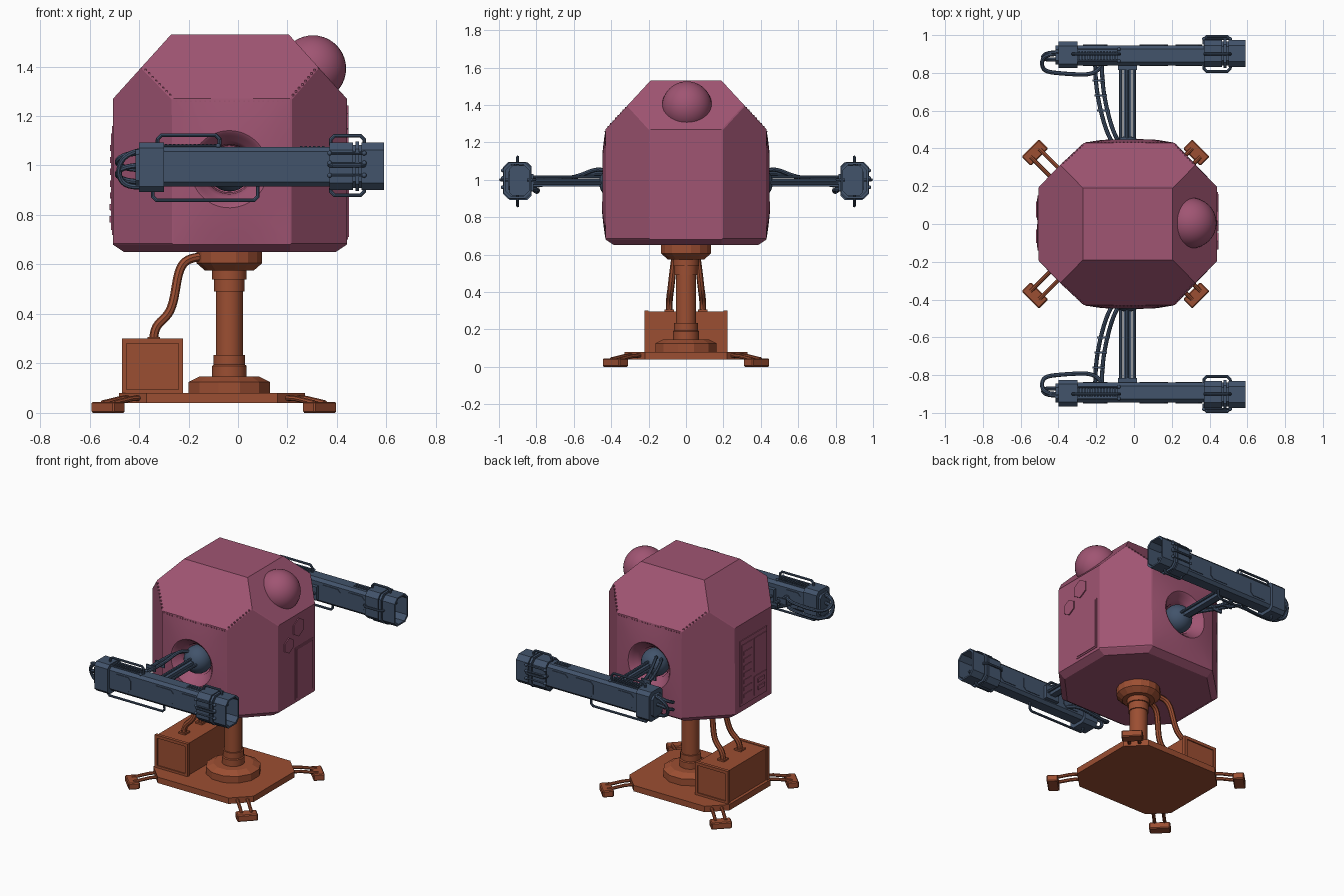
import bpy, bmesh, math
from mathutils import Vector as V, Matrix

if "Cube" in bpy.data.objects:
    bpy.data.objects.remove(bpy.data.objects["Cube"])


def material(name, rgb):
    m = bpy.data.materials.new(name)
    m.diffuse_color = (*rgb, 1)
    m.use_nodes = True
    m.node_tree.nodes["Principled BSDF"].inputs["Base Color"].default_value = m.diffuse_color
    return m


PINK = material("pink_shell", (0.35, 0.09, 0.17))
RUST = material("rust_metal", (0.33, 0.077, 0.032))
BLUE = material("blue_metal", (0.054, 0.087, 0.147))


def finish(name, src, mat, mirror=False, smooth=False, fix=True):
    if isinstance(src, bmesh.types.BMesh):
        if fix:
            bmesh.ops.recalc_face_normals(src, faces=src.faces[:])
        me = bpy.data.meshes.new(name)
        src.to_mesh(me)
        src.free()
    else:
        me = src
    me.materials.clear()
    me.materials.append(mat)
    ob = bpy.data.objects.new(name, me)
    bpy.context.collection.objects.link(ob)
    if smooth:
        bpy.ops.object.select_all(action='DESELECT')
        ob.select_set(True)
        bpy.context.view_layer.objects.active = ob
        bpy.ops.object.shade_smooth_by_angle(angle=math.radians(35))
    if mirror:
        ob.modifiers.new("mirror", 'MIRROR').use_axis = (False, True, False)
    return ob


def box(bm, x, y, z, rot=0):
    c = V((sum(x) / 2, sum(y) / 2, sum(z) / 2))
    size = (x[1] - x[0], y[1] - y[0], z[1] - z[0], 1)
    bmesh.ops.create_cube(bm, size=1, matrix=Matrix.Translation(c) @ Matrix.Rotation(rot, 4, 'Z') @ Matrix.Diagonal(size))


def prism(bm, pts, vec):
    a = [bm.verts.new(p) for p in pts]
    b = [bm.verts.new(V(p) + V(vec)) for p in pts]
    bm.faces.new(a)
    bm.faces.new(b[::-1])
    for i in range(len(a)):
        j = (i + 1) % len(a)
        bm.faces.new((a[j], a[i], b[i], b[j]))


def cut_rect(u, v, c):
    (a, b), (d, e) = u, v
    return [(a + c, d), (b - c, d), (b, d + c), (b, e - c), (b - c, e), (a + c, e), (a, e - c), (a, d + c)]


def bridge(bm, rings):
    for p, q in zip(rings, rings[1:]):
        for i in range(len(p)):
            j = (i + 1) % len(p)
            bm.faces.new((p[i], p[j], q[j], q[i]))


def lathe(name, profile, sides, cx, mat, smooth):
    bm = bmesh.new()
    rings = [[bm.verts.new((cx + r * math.cos(math.tau * (i + .5) / sides), r * math.sin(math.tau * (i + .5) / sides), z))
              for i in range(sides)] for r, z in profile]
    bridge(bm, rings)
    bm.faces.new(rings[0])
    bm.faces.new(rings[-1])
    finish(name, bm, mat, smooth=smooth)


def tubes(name, paths, r, mat, curved=False, mirror=True):
    cu = bpy.data.curves.new(name, 'CURVE')
    cu.dimensions, cu.bevel_depth, cu.bevel_resolution, cu.use_fill_caps = '3D', r, 2, True
    for path in paths:
        sp = cu.splines.new('NURBS' if curved else 'POLY')
        sp.points.add(len(path) - 1)
        for p, co in zip(sp.points, path):
            p.co = (*co, 1)
        if curved:
            sp.order_u, sp.use_endpoint_u, sp.resolution_u = 4, True, 6
    tmp = bpy.data.objects.new(name + "_path", cu)
    bpy.context.collection.objects.link(tmp)
    me = bpy.data.meshes.new_from_object(tmp.evaluated_get(bpy.context.evaluated_depsgraph_get()))
    bpy.data.objects.remove(tmp)
    finish(name, me, mat, mirror, True)


def handle(a, b, off, c=.015):
    a, b, off = V(a), V(b), V(off)
    d, o = (b - a).normalized() * c, off.normalized() * c
    return [a, a + off - o, a + off + d, b + off - d, b + off - o, b]


# Body shell: octagonal hull with peaked corner faces, open where the socket walls go
bm = bmesh.new()


def octagon(i, z):
    x0, x1, y = -.505 + i, .44 - i, .43 - i
    pts = [(-.26, -y), (.21, -y), (x1, -.19), (x1, .19), (.21, y), (-.26, y), (x0, .19), (x0, -.19)]
    return [bm.verts.new((*p, z)) for p in pts]


low, mid, high = octagon(.045, .65), octagon(0, .68), octagon(0, 1.27)
quad = [(1, -1), (1, 1), (-1, 1), (-1, -1)]
peak = [bm.verts.new((-.0325 + sx * .355, sy * .31, 1.4)) for sx, sy in quad]
top = [bm.verts.new((-.0325 + sx * .2375, sy * .19, 1.53)) for sx, sy in quad]
bm.faces.new(low)
bm.faces.new(top)
bridge(bm, [low, mid])
corners = []
for k in range(4):
    a, b, c = 2 * k, 2 * k + 1, (2 * k + 2) % 8
    if k % 2:
        bm.faces.new((mid[a], mid[b], high[b], high[a]))
    bm.faces.new((high[a], high[b], peak[k], top[k], top[k - 1], peak[k - 1]))
    corners.append(bm.faces.new((mid[b], mid[c], high[c], peak[k], high[b])))
bmesh.ops.recalc_face_normals(bm, faces=bm.faces[:])
bmesh.ops.inset_individual(bm, faces=corners, thickness=.008, depth=.004)
finish("body_shell", bm, PINK, fix=False)

# Bulged side walls with a dished arm socket
bm = bmesh.new()
cx, cz, n = -.035, .985, 16
cs = [(-.26, .68), (.21, .68), (.21, 1.27), (-.26, 1.27)]
edge = [V(cs[k]).lerp(V(cs[(k + 1) % 4]), i / n) for k in range(4) for i in range(n)]


def wall_point(p, depth):
    bulge = .025 * (1 - ((p.x + .025) / .235) ** 2) * (1 - ((p.y - .975) / .295) ** 2)
    return bm.verts.new((p.x, .43 + bulge - depth, p.y))


ctr = V((cx, cz))
rings = [[wall_point(ctr + (e - ctr).normalized() * r, d) for e in edge]
         for r, d in [(.04, .18), (.095, .16), (.1, .07), (.115, .045), (.135, .025), (.147, .006), (.156, 0)]]
for t in (.3, .65, 1):
    rings.append([wall_point((ctr + (e - ctr).normalized() * .156).lerp(e, t), 0) for e in edge])
bridge(bm, rings)
bm.faces.new(rings[0][::-1])
bm.normal_update()
bm.faces.ensure_lookup_table()
if bm.faces[len(edge) * 8].normal.y < 0:
    bmesh.ops.reverse_faces(bm, faces=bm.faces[:])
finish("socket_wall", bm, PINK, True, True, False)

# Sensor dome on the sloped right side
bm = bmesh.new()
bmesh.ops.create_uvsphere(bm, u_segments=32, v_segments=20, radius=.134, matrix=Matrix.Translation((.303, .005, 1.392)))
finish("sensor_dome", bm, PINK, smooth=True)

# Right-side hatch and hexagon covers
bm = bmesh.new()
box(bm, (.43, .444), (-.02, .17), (.7, 1.05))
box(bm, (.43, .448), (-.01, .16), (.71, 1.04))
for y, z, r in ((.015, 1.18, .062), (-.09, 1.095, .052)):
    prism(bm, [(.43, y + r * math.sin(i * math.pi / 3), z + r * math.cos(i * math.pi / 3)) for i in range(6)], (.017, 0, 0))
finish("right_hatches", bm, PINK)

# Left-side service panels with slots
bm = bmesh.new()
box(bm, (-.51, -.5), (-.14, .15), (.72, 1.16))
box(bm, (-.514, -.5), (.02, .135), (.74, 1.13))
box(bm, (-.514, -.5), (-.125, 0), (.9, 1.13))
box(bm, (-.514, -.5), (-.125, 0), (.74, .87))
for i in range(7):
    box(bm, (-.518, -.5), (.035, .12), (.77 + i * .048, .795 + i * .048))
for z in (.77, .82):
    box(bm, (-.52, -.5), (-.1, -.03), (z, z + .025))
finish("left_service_panels", bm, PINK)

# Rivets along the upper seams
bm = bmesh.new()
for i in range(24):
    x = -.25 + i * .0196
    box(bm, (x - .003, x + .003), (.424, .435), (1.256, 1.262))
for a, b in (((.21, .43, 1.27), (.3225, .31, 1.4)), ((-.26, .43, 1.27), (-.3875, .31, 1.4))):
    for i in range(1, 9):
        p = V(a).lerp(V(b), i / 9)
        box(bm, (p.x - .004, p.x + .004), (p.y - .004, p.y + .004), (p.z - .004, p.z + .004))
finish("seam_rivets", bm, PINK, True)

# Base plate, feet and their twin bars
bm = bmesh.new()
prism(bm, [(x, y, .04) for x, y in cut_rect((-.48, .27), (-.33, .33), .11)], (0, 0, .04))
finish("base_plate", bm, RUST)
bm = bmesh.new()
bars = []
for sx, fx in ((-1, -.525), (1, .33)):
    box(bm, (fx - .035, fx + .035), (.3775 - .065, .3775 + .065), (0, .045), sx * math.pi / 4)
    for o in (-.022, .022):
        end = V((fx - sx * o, .3775 + o, .04))
        mid_pt = end - V((sx * .075, .075, -.018))
        bars.append([end, mid_pt, end - V((sx * .14, .14, -.022))])
bmesh.ops.bevel(bm, geom=bm.edges[:], offset=.006, segments=1, affect='EDGES')
finish("feet", bm, RUST, True)
tubes("foot_bars", bars, .011, RUST)

# Pedestal column
lathe("pedestal_disc", [(.17, .08), (.17, .125), (.125, .147)], 12, cx, RUST, False)
lathe("column", [(.07, .14), (.07, .19), (.064, .195), (.064, .235), (.055, .235), (.055, .49), (.062, .49), (.062, .54),
                 (.07, .54), (.07, .585)], 24, cx, RUST, True)
lathe("column_head", [(.1, .575), (.135, .605), (.135, .655)], 16, cx, RUST, False)

# Power box with frame and hoses
bm = bmesh.new()
box(bm, (-.46, -.23), (-.215, .215), (.08, .295))
for x in ((-.468, -.45), (-.24, -.222)):
    for y in ((-.222, -.2), (.2, .222)):
        box(bm, x, y, (.08, .3))
for y in ((-.222, -.2), (.2, .222)):
    box(bm, (-.468, -.222), y, (.28, .3))
    box(bm, (-.468, -.222), y, (.08, .095))
for y in (-.09, .09):
    box(bm, (-.365, -.315), (y - .025, y + .025), (.29, .306))
finish("power_box", bm, RUST)
tubes("power_hoses", [[(-.34, .09, .3), (-.34, .09, .36), (-.27, .085, .38), (-.25, .07, .52), (-.23, .055, .62),
                       (-.17, .045, .63), (-.14, .04, .63)]], .018, RUST, True)

# Shoulder ball and strut
bm = bmesh.new()
bmesh.ops.create_uvsphere(bm, u_segments=24, v_segments=14, radius=.09, matrix=Matrix.Translation((cx, .375, cz)))
finish("shoulder_ball", bm, BLUE, True, True)
bm = bmesh.new()
box(bm, (-.055, -.012), (.4, .85), (.965, 1.005))
box(bm, (-.085, .015), (.815, .85), (.94, 1.03))
finish("shoulder_strut", bm, BLUE, True)
tubes("strut_rods", [[(x, .4, z), (x, .85, z)] for x, z in ((-.07, .985), (.002, .985), (-.035, 1.015))], .009, BLUE)

# Gun barrel body and rear block
bm = bmesh.new()
prism(bm, [(-.32, y, z) for y, z in cut_rect((.84, .945), (.915, 1.075), .018)], (.75, 0, 0))
prism(bm, [(-.4, y, z) for y, z in cut_rect((.825, .965), (.893, 1.092), .022)], (.1, 0, 0))
prism(bm, [(-.415, y, z) for y, z in cut_rect((.845, .945), (.92, 1.065), .02)], (.02, 0, 0))
finish("gun_body", bm, BLUE, True)

# Hollow muzzle with clamp bands
bm = bmesh.new()
for x0, x1, g in ((.37, .465, 0), (.475, .49, .004), (.5, .59, 0)):
    out, inn = [cut_rect((.83 - k, .975 + k), (.9 - k, 1.092 + k), .03) for k in (g, -.01)]
    sec = [[bm.verts.new((x, y, z)) for y, z in s] for x, s in ((x0, inn), (x0, out), (x1, out), (x1, inn))]
    bridge(bm, sec + sec[:1])
inn = [cut_rect((.84, .965), (.91, 1.082), .026)]
bridge(bm, [[bm.verts.new((x, y, z)) for y, z in inn[0]] for x in (.46, .505)])
finish("muzzle", bm, BLUE, True)

# Side panels, top fins and vents on the gun
bm = bmesh.new()
for x in ((-.27, -.14), (.03, .18), (.22, .36)):
    prism(bm, [(a, .94, b) for a, b in cut_rect(x, (.945, 1.045), .02)], (0, .009, 0))
    prism(bm, [(a, .845, b) for a, b in cut_rect(x, (.945, 1.045), .02)], (0, -.009, 0))
for i in range(13):
    box(bm, (-.295 + i * .0165, -.286 + i * .0165), (.872, .915), (1.07, 1.087))
for i in range(6):
    box(bm, (.25 + i * .018, .26 + i * .018), (.875, .91), (1.07, 1.079))
finish("gun_panels", bm, BLUE, True)

# Handrails and clamp rods
rails = [handle((-.325, .9, 1.06), (-.075, .9, 1.06), (0, 0, .062)),
         handle((-.345, .9, .93), (.08, .9, .93), (0, 0, -.07)),
         handle((.375, .9, 1.08), (.51, .9, 1.08), (0, 0, .04)),
         handle((.375, .9, .91), (.51, .9, .91), (0, 0, -.03)),
         handle((.37, .95, 1.0), (.51, .95, 1.0), (0, .042, 0)),
         handle((.37, .85, 1.0), (.51, .85, 1.0), (0, -.042, 0))]
tubes("handrails", rails, .008, BLUE)
rods = [[(.37, .98, z), (.51, .98, z)] for z in (.96, 1.01, 1.05)]
rods += [[(-.31, y, 1.08), (-.08, y, 1.08)] for y in (.862, .925)]
tubes("clamp_rods", rods, .005, BLUE)
bm = bmesh.new()
for rod in rods:
    for p in rod:
        bmesh.ops.create_icosphere(bm, subdivisions=2, radius=.01, matrix=Matrix.Translation(p))
finish("rod_ends", bm, BLUE, True, True)

# Cables from the shoulder to the gun and around its rear
cables = [[(-.06 - d, .4, 1.03), (-.1 - d, .46, 1.075 - d), (-.13 - d, .55, 1.02), (-.16 - d, .68, 1.0), (-.17 - d, .78, 1.0 - d),
           (-.17 - d, .86, 1.0 - d)] for d in (0, .035)]
cables += [[(-.16, .86, z), (-.19, .79, z), (-.3, .79, z - .01), (-.42, .8, z - .02), (-.49, .81, z), (-.49, .89, z + .03),
            (-.44, .9, z + .05), (-.39, .9, z + .05)] for z in (.95, 1.0)]
cables.append([(-.39, .87, .915), (-.45, .87, .91), (-.5, .87, .95), (-.47, .91, 1.05), (-.39, .91, 1.06)])
tubes("cables", cables, .011, BLUE, True)
bm = bmesh.new()
for y, x in ((.6, -.158), (.68, -.172), (.76, -.183)):
    box(bm, (x - .038, x + .03), (y - .005, y + .005), (.985, 1.022))
finish("cable_clips", bm, BLUE, True)
